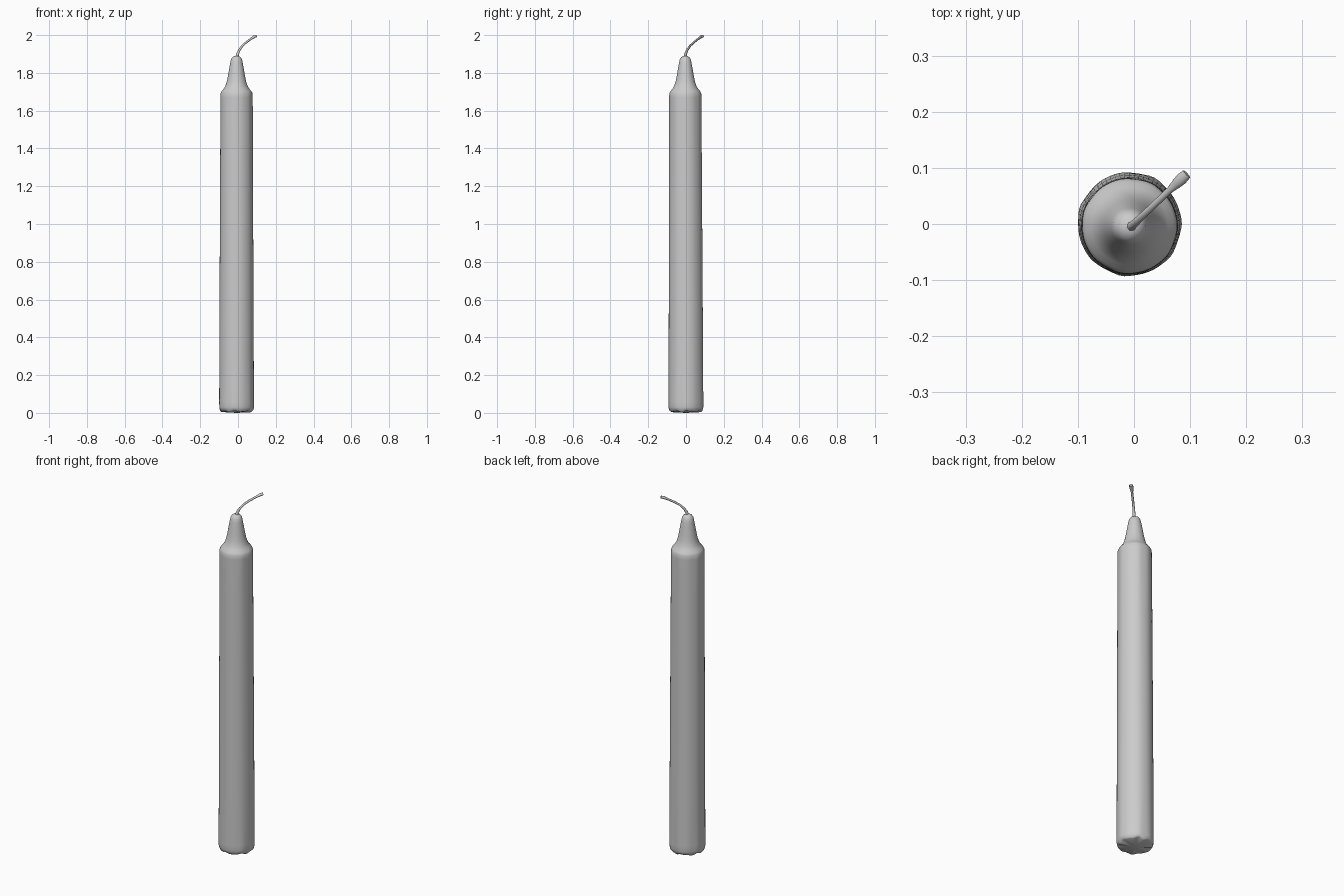
import bpy, bmesh, math
from mathutils import Vector

if "Cube" in bpy.data.objects:
    bpy.data.objects.remove(bpy.data.objects["Cube"])


def material(name, rgb):
    m = bpy.data.materials.new(name)
    m.diffuse_color = (*rgb, 1)
    m.use_nodes = True
    m.node_tree.nodes["Principled BSDF"].inputs["Base Color"].default_value = m.diffuse_color
    return m


def finish(bm, name, mat, angle):
    bmesh.ops.recalc_face_normals(bm, faces=bm.faces)
    me = bpy.data.meshes.new(name)
    bm.to_mesh(me)
    bm.free()
    me.materials.append(mat)
    ob = bpy.data.objects.new(name, me)
    bpy.context.collection.objects.link(ob)
    bpy.ops.object.select_all(action='DESELECT')
    ob.select_set(True)
    bpy.context.view_layer.objects.active = ob
    bpy.ops.object.shade_smooth_by_angle(angle=math.radians(angle))
    return ob


def skin(bm, rings):
    """Bridge a stack of vertex rings with quads."""
    n = len(rings[0])
    for a, b in zip(rings, rings[1:]):
        for i in range(n):
            j = (i + 1) % n
            bm.faces.new((a[i], a[j], b[j], b[i]))


wax = material("grey_wax", (0.6, 0.6, 0.6))

# Wax body: (radius, height, fluting) profile, slightly tapered and uneven
N = 64
profile = [(0.080, 0.008, 0.02), (0.088, 0.013, 0.025), (0.092, 0.03, 0.02),
           (0.092, 0.06, 0.008), (0.091, 0.3, 0.004), (0.089, 0.8, 0.004),
           (0.087, 1.25, 0.005), (0.0862, 1.45, 0.008), (0.0855, 1.6, 0.013),
           (0.0850, 1.67, 0.012), (0.0845, 1.692, 0.008), (0.079, 1.703, 0.004),
           (0.069, 1.714, 0), (0.059, 1.731, 0), (0.051, 1.755, 0),
           (0.045, 1.785, 0), (0.039, 1.82, 0), (0.033, 1.853, 0),
           (0.029, 1.872, 0), (0.022, 1.883, 0), (0.012, 1.889, 0)]
bm = bmesh.new()
rings = []
for r, z, flute in profile:
    ring = []
    for i in range(N):
        a = math.tau * i / N
        wave = 0.6 * math.sin(7 * a + 0.6) + 0.4 * math.sin(11 * a + 2)
        rr = r * (1 + flute * wave)
        dz = 0.005 * wave if z < 0.02 else 0
        ring.append(bm.verts.new((-0.008 + rr * math.cos(a),
                                  -0.004 * z / 1.9 + rr * math.sin(a), z + dz)))
    rings.append(ring)
skin(bm, rings)
base = bm.verts.new((-0.008, 0, 0))
tip = bm.verts.new((-0.008, -0.004, 1.891))
for i in range(N):
    j = (i + 1) % N
    bm.faces.new((base, rings[0][j], rings[0][i]))
    bm.faces.new((tip, rings[-1][i], rings[-1][j]))
finish(bm, "wax_body", wax, 50)

# Wick: bent strand leaning to +x +y, (distance, height, half width, half depth)
path = [(-0.006, 1.880, 0.009, 0.009), (-0.002, 1.900, 0.0075, 0.0075),
        (0.012, 1.922, 0.0065, 0.006), (0.034, 1.944, 0.006, 0.0055),
        (0.062, 1.962, 0.006, 0.0055), (0.090, 1.977, 0.006, 0.0055),
        (0.106, 1.985, 0.009, 0.006), (0.118, 1.991, 0.0105, 0.007),
        (0.131, 1.9945, 0.009, 0.0065)]
lean = Vector((1, 0.95, 0)).normalized()
side = Vector((-lean.y, lean.x, 0))
start = Vector((-0.001, -0.001, 0))
pts = [start + lean * d + Vector((0, 0, z)) for d, z, _, _ in path]
bm = bmesh.new()
rings = []
for k, (p, (_, _, w, h)) in enumerate(zip(pts, path)):
    t = (pts[min(k + 1, len(pts) - 1)] - pts[max(k - 1, 0)]).normalized()
    up = t.cross(side)
    rings.append([bm.verts.new(p + side * w * math.cos(math.tau * i / 12)
                               + up * h * math.sin(math.tau * i / 12))
                  for i in range(12)])
skin(bm, rings)
bm.faces.new(rings[0][::-1])
bm.faces.new(rings[-1])
finish(bm, "wick", wax, 50)
